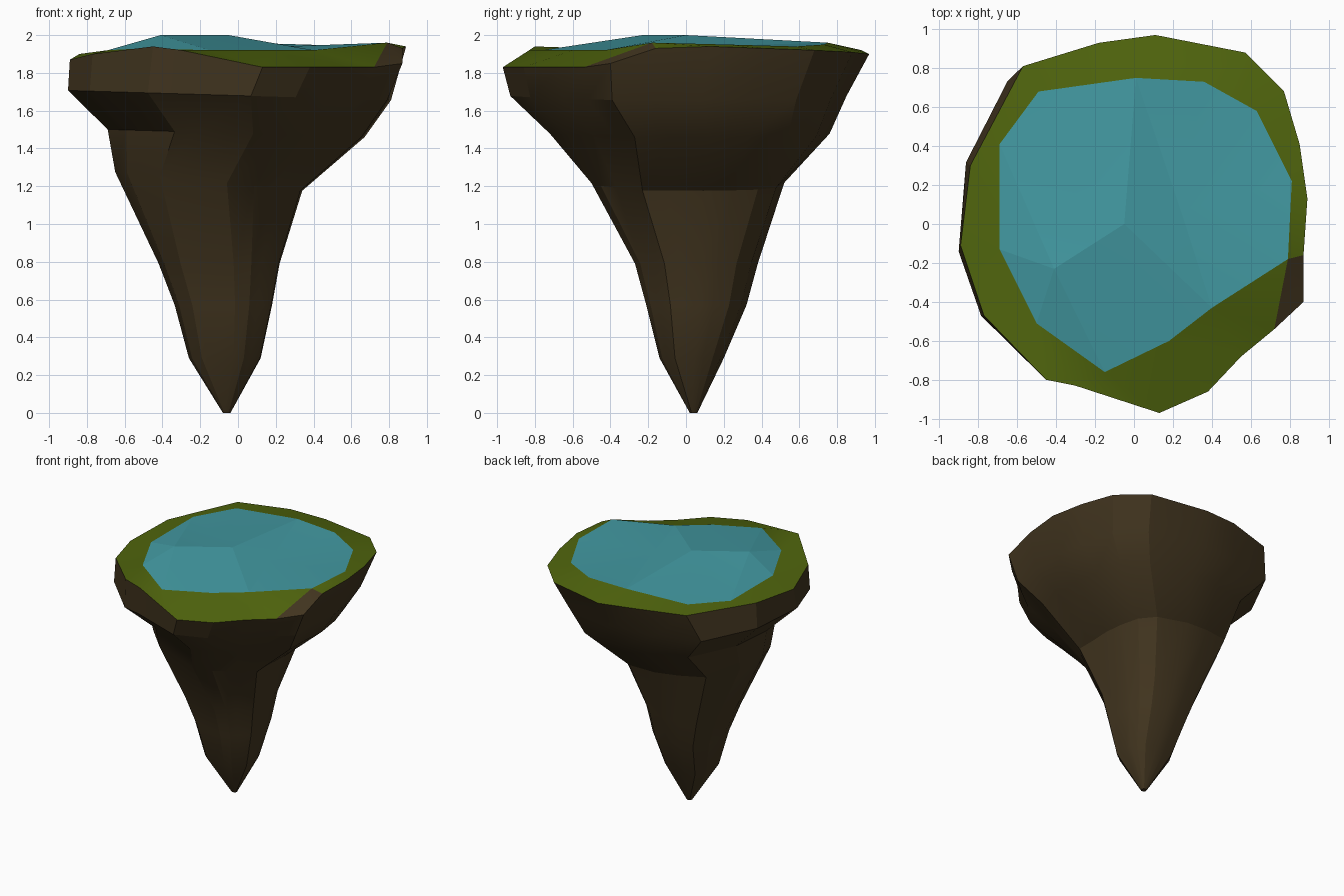
import bpy, math
from mathutils import Vector
from mathutils.geometry import delaunay_2d_cdt

if "Cube" in bpy.data.objects:
    bpy.data.objects.remove(bpy.data.objects["Cube"])

# Outer lip of the island, clockwise from the left
RIM = [(-.84, .30, 1.90), (-.57, .81, 1.92), (-.18, .93, 1.92), (.11, .97, 1.90),
       (.57, .88, 1.91), (.77, .68, 1.92), (.85, .41, 1.93), (.89, .13, 1.94),
       (.87, -.16, 1.93), (.87, -.40, 1.85), (.72, -.54, 1.83), (.55, -.68, 1.83),
       (.38, -.86, 1.83), (.13, -.97, 1.83), (-.30, -.83, 1.92), (-.45, -.80, 1.94),
       (-.77, -.47, 1.90), (-.89, -.11, 1.87)]
# Edge of the water, then the raised and dipped points on its surface
POND = [(-.69, .41, 1.92), (-.49, .68, 1.94), (.01, .75, 1.96), (.36, .73, 1.95),
        (.63, .58, 1.94), (.81, .22, 1.95), (.79, -.18, 1.96), (.40, -.43, 1.92),
        (.18, -.60, 1.92), (-.15, -.76, 1.92), (-.50, -.51, 1.93), (-.69, -.13, 1.92)]
RIPPLES = [(-.41, -.23, 2.0), (-.05, 0, 2.0), (.24, .07, 1.94)]
# Rock rings: height, tilt along x, x min, x max, y min, y max, then the corner
# powers front left, front right, back right, back left (lower = boxier corner)
LOW = (.66, .74, 1.2, .74)
RINGS = [(1.68, -.03, -.90, .81, -.93, .85, (1, 1.05, 1, .78)),
         (1.48, -.03, -.69, .67, -.72, .76, (1.08, 1.05, 1, .85)),
         (1.21, -.10, -.65, .34, -.50, .52, (.95, .85, .9, .85)),
         (.79, 0, -.42, .22, -.27, .38, LOW),
         (.57, 0, -.335, .18, -.21, .32, LOW),
         (.29, 0, -.26, .12, -.14, .20, LOW),
         (0, 0, -.08, -.04, .02, .06, LOW)]


def make(name, verts, faces, color, angle):
    used = sorted({i for f in faces for i in f})
    remap = {v: k for k, v in enumerate(used)}
    mesh = bpy.data.meshes.new(name)
    mesh.from_pydata([verts[i] for i in used], [], [[remap[i] for i in f] for f in faces])
    mesh.update()
    ob = bpy.data.objects.new(name, mesh)
    bpy.context.collection.objects.link(ob)
    mat = bpy.data.materials.new(name)
    mat.diffuse_color = (*color, 1)
    mat.use_nodes = True
    mat.node_tree.nodes["Principled BSDF"].inputs["Base Color"].default_value = mat.diffuse_color
    mesh.materials.append(mat)
    bpy.ops.object.select_all(action='DESELECT')
    ob.select_set(True)
    bpy.context.view_layer.objects.active = ob
    bpy.ops.object.shade_smooth_by_angle(angle=math.radians(angle))
    return ob


def refit(t, lo, hi, p):
    # t in -1..1, pushed outward by power p and scaled into lo..hi
    t = math.copysign(min(abs(t), 1) ** p, t)
    return (lo + hi) / 2 + t * (hi - lo) / 2


# Top surface: triangulate once, then sort triangles into water, grass and bare rock
n, m = len(RIM), len(POND)
pts = RIM + POND + RIPPLES
edges = [(i, (i + 1) % n) for i in range(n)]
edges += [(n + i, n + (i + 1) % m) for i in range(m)]
edges += [(n + 6, 8), (n + 6, 10)]
flat, _, tris, origin, _, _ = delaunay_2d_cdt(
    [Vector(p[:2]) for p in pts], edges, [], 1, 1e-5)
src = [o[0] for o in origin]
water, grass, bare = [], [], []
for t in tris:
    f = [src[i] for i in t]
    if min(f) >= n:
        water.append(f)
    elif set(f) <= {8, 9, 10, n + 6}:
        bare.append(f)
    else:
        grass.append(f)

# Rock cone: the lip outline refitted to each lower ring
rock = list(pts)
base = len(pts)
for z, tilt, x0, x1, y0, y1, powers in RINGS:
    for x, y, _ in RIM:
        p = powers[(0 if x < 0 else 1) if y < 0 else (3 if x < 0 else 2)]
        px = refit(x / .89, x0, x1, p)
        py = refit(y / .97, y0, y1, p)
        rock.append((px, py, z + tilt * px))
rows = [list(range(n))] + [list(range(base + r * n, base + r * n + n)) for r in range(len(RINGS))]
sides = []
for a, b in zip(rows, rows[1:]):
    for i in range(n):
        j = (i + 1) % n
        sides.append([a[i], a[j], b[j], b[i]])
sides.append(rows[-1])

make("rock_base", rock, sides + bare, (.055, .036, .014), 20)
make("grass_rim", pts, grass, (.08, .13, .004), 20)
make("pond_water", pts, water, (.055, .32, .36), 6)
